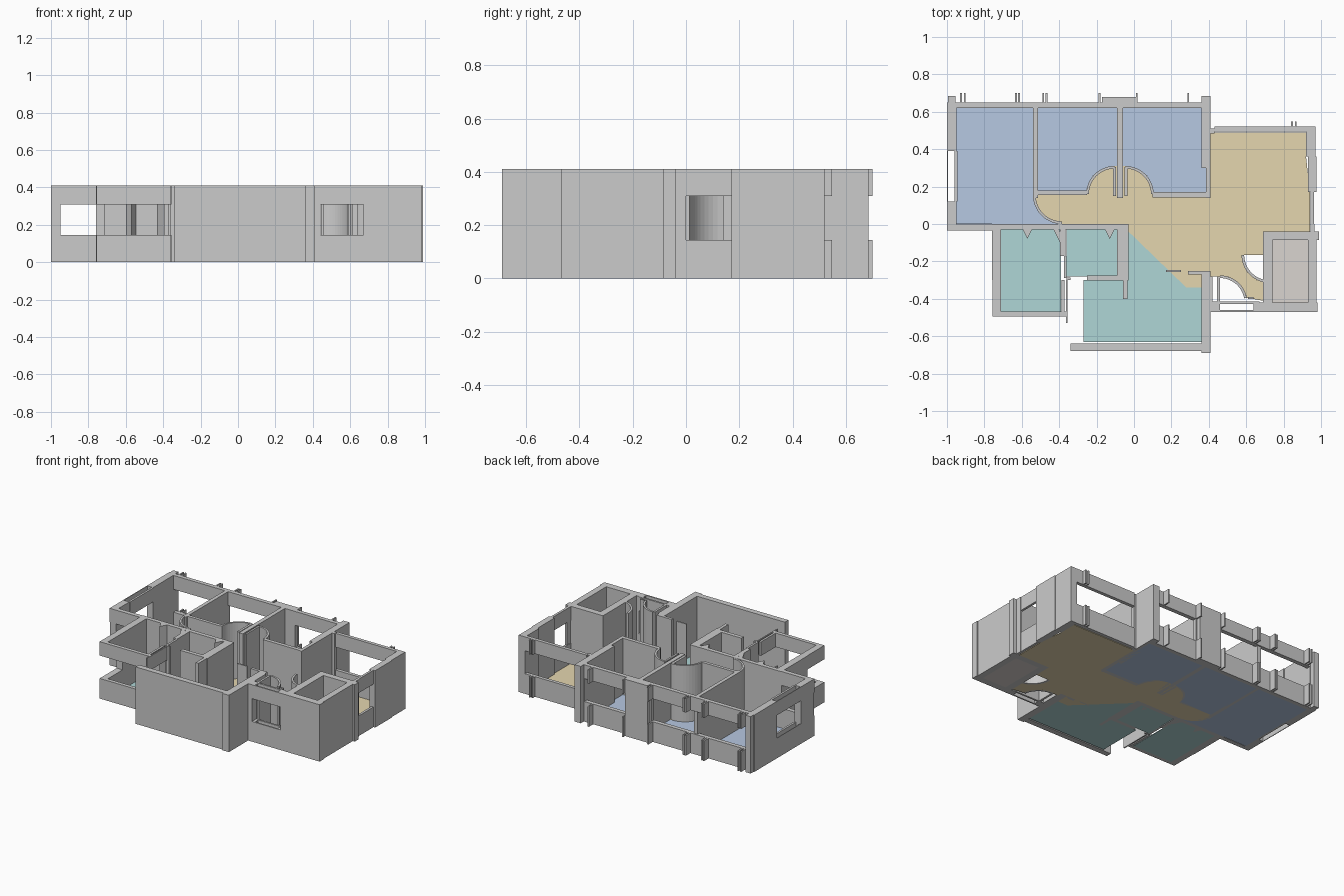
import bpy, bmesh, math

H, SILL, HEAD = 0.41, 0.145, 0.31   # wall height, window sill and head
FLOOR = 0.004


def prism(bm, pts, z0, z1):
    """Extrude a plan outline between two heights."""
    lo = [bm.verts.new((x, y, z0)) for x, y in pts]
    hi = [bm.verts.new((x, y, z1)) for x, y in pts]
    bm.faces.new(lo[::-1])
    bm.faces.new(hi)
    n = len(pts)
    for i in range(n):
        j = (i + 1) % n
        bm.faces.new((lo[i], lo[j], hi[j], hi[i]))


def rect(x0, x1, y0, y1):
    return [(x0, y0), (x1, y0), (x1, y1), (x0, y1)]


def arc(cx, cy, r, a0, a1, n=12):
    return [(cx + r * math.cos(math.radians(a0 + (a1 - a0) * i / n)),
             cy + r * math.sin(math.radians(a0 + (a1 - a0) * i / n))) for i in range(n + 1)]


def make(name, outlines, spans, color=None):
    bm = bmesh.new()
    for pts in outlines:
        for z0, z1 in spans:
            prism(bm, pts, z0, z1)
    bmesh.ops.recalc_face_normals(bm, faces=bm.faces)
    me = bpy.data.meshes.new(name)
    bm.to_mesh(me)
    bm.free()
    ob = bpy.data.objects.new(name, me)
    bpy.context.collection.objects.link(ob)
    if color:
        mat = bpy.data.materials.new(name)
        mat.diffuse_color = (*color, 1)
        me.materials.append(mat)


def walls(name, rects):
    make(name, [rect(*r) for r in rects], [(0, H)])


def windows(name, rects):
    make(name, [rect(*r) for r in rects], [(0, SILL), (HEAD, H)])


# Solid outer walls
walls("west_wall", [(-1, -.95, -.03, .12), (-1, -.95, .39, .65), (-.995, -.955, .65, .685)])
walls("southwest_wall", [(-.76, -.03, -.03, 0)])
walls("north_pier", [(-.18, .02, .62, .65), (-.17, .01, .65, .68)])
walls("middle_wall", [(.36, .41, .3, .685), (.385, .41, .14, .3), (.355, .41, .62, .65)])
walls("northeast_wall", [(.92, .97, .36, .52), (.93, .975, .17, .36), (.41, .43, .485, .51)])
walls("store_room_walls", [(.69, .99, -.085, -.04), (.93, .975, -.46, -.04),
                           (.67, .98, -.47, -.42), (.69, .74, -.42, -.04), (.95, .965, -.04, 0)])
walls("living_room_walls", [(-.34, .4, -.68, -.64), (.36, .41, -.69, -.25),
                            (.29, .41, -.27, -.25), (.41, .44, -.47, -.42)])
walls("bathroom_wall", [(-.76, -.71, -.3, -.03), (-.755, -.71, -.04, 0)])

# Window bands: sill below, lintel above
windows("north_windows", [(-.95, -.18, .62, .65), (.02, .36, .62, .65)])
windows("northeast_window", [(.43, .92, .495, .52)])
windows("west_window", [(-.96, -.945, .12, .39), (-1, -.995, .12, .39)])
windows("southwest_window", [(-1, -.76, -.035, -.003)])
windows("east_window", [(.945, .962, -.04, .17)])
windows("entry_window", [(.44, .67, -.47, -.46), (.44, .67, -.428, -.415),
                         (.41, .46, -.47, -.415), (.64, .67, -.47, -.415)])
windows("bathroom_windows", [(-.757, -.36, -.495, -.468), (-.757, -.71, -.495, -.3),
                             (-.388, -.372, -.48, -.3), (-.364, -.355, -.53, -.3)])

# Window side fins on the north face
fins = []
for x in (-.925, -.905, -.63, -.615, -.485, -.468, -.185, .015, .29):
    fins.append((x - .005, x + .005, .64, .70))
fins += [(x - .005, x + .005, .51, .548) for x in (.845, .865)]
windows("window_fins", fins)

# Interior partitions
walls("bedroom_partitions", [(-.54, -.513, .14, .64), (-.515, -.25, .155, .178),
                             (-.09, -.06, .14, .62), (-.112, -.095, .15, .305),
                             (-.05, -.036, .15, .305), (.1, .4, .143, .17)])
walls("kitchen_partitions", [(-.09, -.03, -.3, 0), (-.25, -.03, -.303, -.275),
                             (-.058, -.035, -.4, -.3), (-.395, -.365, -.17, -.03),
                             (-.375, -.36, -.29, -.17), (-.36, -.34, -.3, -.285)])
walls("hall_partitions", [(.17, .25, -.256, -.246), (.41, .42, -.42, -.28),
                          (.445, .46, -.42, -.28), (.61, .64, -.4, -.39),
                          (.69, .7, -.42, -.28)])
make("wall_brackets", [[(x - .025, -.03), (x, -.08), (x + .025, -.03)] for x in (-.57, -.13)]
     + [[(-.43, -.03), (-.38, -.13), (-.37, -.12), (-.40, -.03)]], [(0, H)])

# Curved walls: centre, outer radius, start and end angle
curves = [(-.385, .155, .155, 180, 270), (-.105, .16, .15, 90, 180), (-.045, .16, .15, 0, 90),
          (.46, -.42, .145, 10, 90), (.725, -.165, .15, 180, 260)]
make("curved_walls", [arc(x, y, r, a, b) + arc(x, y, r - .014, b, a)
                      for x, y, r, a, b in curves], [(0, H)])

# Coloured floors
slab = [(0, FLOOR)]
make("bedroom_floor", [
    [(-.95, 0), (-.385, 0)] + arc(-.385, .155, .155, 270, 180) + [(-.54, .62), (-.95, .62)],
    [(-.52, .165), (-.255, .165)] + arc(-.105, .16, .15, 178, 90) + [(-.08, .31), (-.08, .62), (-.52, .62)],
    [(-.07, .31)] + arc(-.045, .16, .15, 90, 2) + [(.39, .165), (.39, .62), (-.07, .62)],
], slab, (.47, .58, .76))
make("hall_floor", [
    arc(-.385, .155, .155, 180, 270) + [(-.03, 0), (-.03, -.04), (.28, -.34), (.36, -.34), (.36, -.25),
    (.41, -.25), (.41, -.28), (.46, -.28)] + arc(.46, -.42, .145, 85, 10) +
    [(.69, -.41), (.69, -.31)] + arc(.725, -.165, .15, 255, 180) +
    [(.69, -.165), (.69, -.04), (.94, -.04), (.94, .17), (.92, .36), (.92, .49), (.41, .49), (.41, .15)]
    + arc(-.045, .16, .15, 0, 90) + arc(-.105, .16, .15, 90, 180) + [(-.53, .165)],
], slab, (.78, .67, .43))
make("service_floor", [
    rect(-.71, -.39, -.47, -.03), rect(-.36, -.09, -.28, -.03),
    [(-.27, -.63), (.36, -.63), (.36, -.34), (.28, -.34), (-.03, -.04), (-.03, -.3), (-.27, -.3)],
], slab, (.43, .67, .67))
make("store_room_floor", [rect(.74, .93, -.42, -.085)], slab, (.70, .66, .63))
